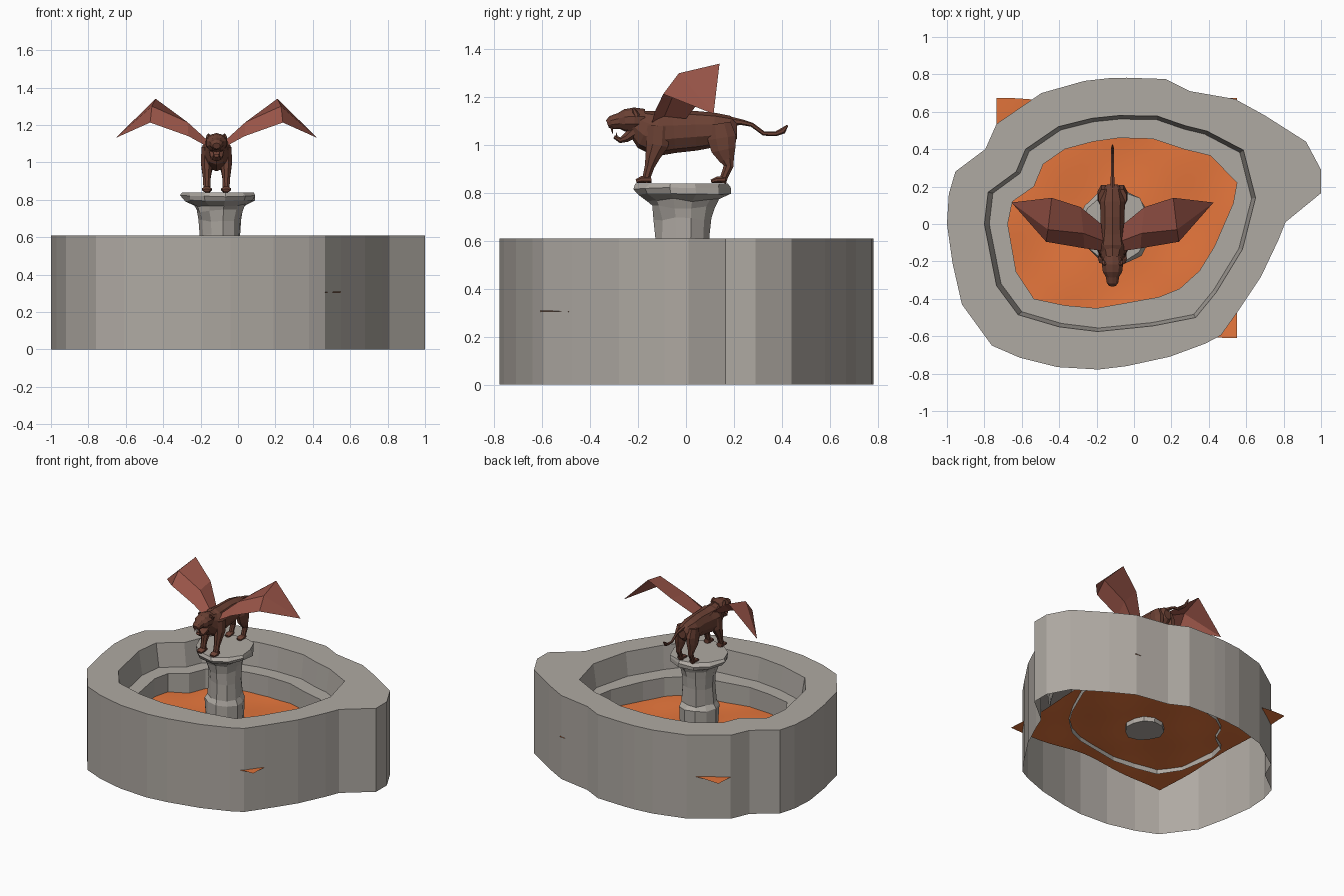
import bpy, bmesh, math, random
from mathutils import Vector
random.seed(11)

def material(name, rgb):
    m = bpy.data.materials.new(name)
    m.diffuse_color = (*rgb, 1)
    return m

BODY = material("dark_bronze", (0.145, 0.052, 0.034))
WING = material("red_bronze", (0.32, 0.09, 0.065))
LAVA = material("molten", (0.78, 0.18, 0.045))
STONE = material("warm_stone", (0.43, 0.40, 0.365))

def finish(bm, name, mat=None, recalc=True):
    if recalc:
        bmesh.ops.recalc_face_normals(bm, faces=bm.faces[:])
    me = bpy.data.meshes.new(name)
    bm.to_mesh(me)
    bm.free()
    ob = bpy.data.objects.new(name, me)
    bpy.context.collection.objects.link(ob)
    if mat:
        me.materials.append(mat)
    return ob

def tube(name, x, stations, mat=None, sides=8, jitter=0.0):
    """Loft of ellipses along a path in the YZ plane: (y, z, half width, half height)."""
    bm = bmesh.new()
    rings = []
    pts = [Vector((x, s[0], s[1])) for s in stations]
    wobble = [random.uniform(-1, 1) for _ in range(sides)]
    for i, s in enumerate(stations):
        t = (pts[min(i + 1, len(pts) - 1)] - pts[max(i - 1, 0)]).normalized()
        n = Vector((0, -t.z, t.y))
        ring = []
        for k in range(sides):
            a = 2 * math.pi * (k + 0.5) / sides
            f = 1 + jitter * (0.5 * wobble[k] + random.uniform(-.7, .7))
            p = pts[i] + f * (Vector((s[2] * math.cos(a), 0, 0)) + n * s[3] * math.sin(a))
            if 0 < i < len(stations) - 1:
                p += t * jitter * random.uniform(-.1, .1)
            ring.append(bm.verts.new(p))
        rings.append(ring)
    for a, b in zip(rings, rings[1:]):
        for k in range(sides):
            j = (k + 1) % sides
            bm.faces.new((a[k], a[j], b[j], b[k]))
    bm.faces.new(rings[0])
    bm.faces.new(rings[-1])
    return finish(bm, name, mat)

# Basin: irregular outlines seen from above
outer = [(-.13, .78), (-.04, .782), (.17, .775), (.30, .71), (.54, .668), (.70, .58), (.92, .44), (1, .29), (1, .165),
         (.81, .01), (.77, -.09), (.68, -.28), (.55, -.475), (.465, -.595), (.38, -.64), (.19, -.71), (-.04, -.76),
         (-.19, -.778), (-.41, -.765), (-.61, -.715), (-.76, -.65), (-.92, -.43), (-.97, -.21), (-1, 0),
         (-.99, .16), (-.955, .28), (-.795, .40), (-.735, .535), (-.495, .70), (-.265, .765)]
inner = [(-.08, .58), (.125, .577), (.275, .525), (.39, .497), (.585, .395), (.65, .14), (.58, -.135),
         (.44, -.365), (.33, -.50), (.10, -.545), (-.195, -.575), (-.40, -.55), (-.62, -.485),
         (-.735, -.33), (-.80, 0), (-.78, .17), (-.63, .28), (-.58, .40), (-.405, .52), (-.225, .565)]
ledge = [(-.08, .46), (.10, .455), (.265, .40), (.41, .365), (.55, .22), (.53, .11), (.43, -.12),
         (.35, -.25), (.245, -.345), (.135, -.39), (-.2, -.45), (-.37, -.435), (-.535, -.40), (-.63, -.255),
         (-.675, 0), (-.65, .12), (-.535, .20), (-.485, .32), (-.37, .40), (-.22, .44)]

bm = bmesh.new()

def loop(points, z, s=1.0):
    vs = [bm.verts.new((x * s, y * s, z)) for x, y in points]
    return vs, [bm.edges.new((vs[i - 1], vs[i])) for i in range(len(vs))]

def wall(a, b):
    for i in range(len(a)):
        bm.faces.new((a[i - 1], a[i], b[i], b[i - 1]))

foot, _ = loop(outer, 0)
rim_out, e1 = loop(outer, .61)
rim_in, e2 = loop(inner, .61)
step_out, e3 = loop(inner, .44, .967)
step_in, e4 = loop(ledge, .44)
step_foot, _ = loop(ledge, .265)
for ring in (e1 + e2, e3 + e4):
    bmesh.ops.triangle_fill(bm, use_beauty=True, edges=ring, normal=(0, 0, 1))
wall(foot, rim_out)
wall(rim_in, step_out)
wall(step_in, step_foot)
finish(bm, "basin_wall", STONE)

# Molten pool: wavy square sheet, slightly hollow in the middle
H = .6425
bm = bmesh.new()
bmesh.ops.create_grid(bm, x_segments=24, y_segments=24, size=H)
for v in bm.verts:
    x, y = v.co.x / H, v.co.y / H
    v.co.y *= 1 - .07 * math.cos(math.pi / 2 * x) ** 2 * abs(y) ** 3
    v.co += Vector((-.0925, .0325, .303))
    v.co.z += .008 * math.sin(6.5 * x + 1) * math.cos(6 * y) - .012 * (1 - x * x) * (1 - y * y)
for f in bm.faces:
    f.smooth = True
finish(bm, "molten_pool", LAVA, recalc=False)

# Weathered pedestal
cx = -.097
col = [(.265, .13), (.46, .135), (.49, .112), (.61, .112), (.69, .117), (.74, .13), (.772, .142), (.79, .193),
       (.818, .20), (.84, .19)]
tube("pedestal", cx, [(-.012, z, r, r) for z, r in col], STONE, sides=11, jitter=.085)

# Beast torso, head, jaw and tail
cx = -.115
tube("torso", cx, [(.212, 1.06, .03, .035), (.185, 1.06, .052, .062), (.12, 1.063, .072, .072), (.04, 1.06, .066, .083),
                   (-.05, 1.055, .072, .088), (-.12, 1.05, .083, .098), (-.165, 1.065, .065, .085),
                   (-.205, 1.09, .05, .06), (-.235, 1.10, .045, .045)], BODY, 10)
tube("head", cx, [(-.17, 1.105, .046, .046), (-.215, 1.104, .06, .053), (-.255, 1.103, .054, .047), (-.28, 1.10, .038, .034),
                  (-.312, 1.094, .032, .028), (-.328, 1.088, .02, .017)], BODY, 10)
tube("lower_jaw", cx, [(-.205, 1.065, .045, .03), (-.25, 1.03, .036, .02), (-.275, 1.02, .027, .013),
                       (-.30, 1.035, .015, .008)], BODY)
tube("tail", cx, [(.19, 1.10, .016, .018), (.235, 1.095, .012, .012), (.275, 1.085, .009, .009), (.325, 1.048, .008, .009),
                  (.375, 1.047, .008, .010), (.405, 1.06, .008, .013), (.424, 1.082, .003, .004)], BODY, 6)

# Paired parts: legs, paws, ears, fangs and wings
for side, s in (("left", -1), ("right", 1)):
    tube(side + "_front_leg", cx + s * .052, [(-.115, 1.08, .03, .05), (-.12, 1.0, .034, .05), (-.14, .95, .027, .033),
         (-.152, .91, .021, .022), (-.165, .865, .02, .018), (-.168, .843, .02, .018)], BODY)
    tube(side + "_front_paw", cx + s * .052, [(-.145, .857, .022, .016), (-.185, .856, .027, .016), (-.208, .849, .02, .009)], BODY)
    tube(side + "_hind_leg", cx + s * .048, [(.14, 1.09, .028, .05), (.15, 1.03, .034, .065), (.157, .98, .032, .055),
         (.17, .94, .022, .034), (.178, .912, .018, .022), (.16, .87, .017, .017), (.152, .843, .018, .017)], BODY)
    tube(side + "_hind_paw", cx + s * .048, [(.165, .856, .02, .015), (.13, .855, .025, .015), (.105, .848, .018, .008)], BODY)
    tube(side + "_ear", cx + s * .043, [(-.205, 1.12, .016, .014), (-.214, 1.14, .013, .010), (-.22, 1.152, .004, .004)], BODY, 6)
    tube(side + "_upper_fang", cx + s * .018, [(-.310, 1.075, .006, .006), (-.307, 1.047, .001, .001)], BODY, 5)
    tube(side + "_lower_fang", cx + s * .014, [(-.287, 1.025, .005, .005), (-.291, 1.052, .001, .001)], BODY, 5)

    # Wing rows from shoulder to fold: leading, middle, trailing; then the tip
    rows = [[(.05, -.145, 1.085), (.05, -.09, 1.12), (.06, .0, 1.11)],
            [(.15, -.13, 1.14), (.155, -.05, 1.215), (.17, .09, 1.225)],
            [(.355, -.095, 1.213), (.345, -.03, 1.30), (.325, .14, 1.34)]]
    bm = bmesh.new()
    grid = [[bm.verts.new((cx + s * x, y, z)) for x, y, z in r] for r in rows]
    tip = bm.verts.new((cx + s * .54, .115, 1.13))
    for a, b in zip(grid, grid[1:]):
        for k in range(2):
            bm.faces.new((a[k], a[k + 1], b[k + 1], b[k]))
    for k in range(2):
        bm.faces.new((grid[-1][k], grid[-1][k + 1], tip))
    finish(bm, side + "_wing", WING)
